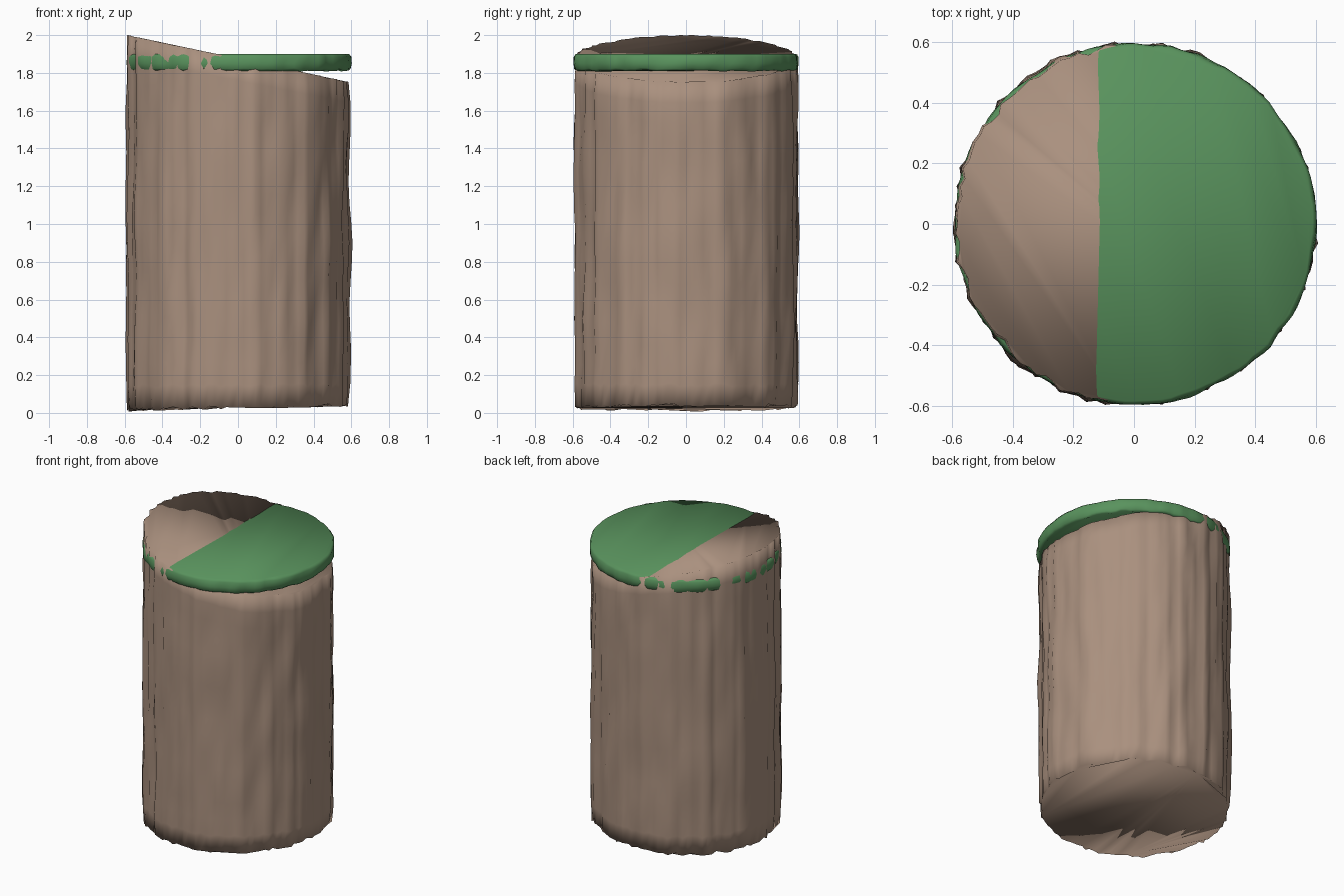
import bpy, bmesh, math, random
from mathutils import Vector, noise

if "Cube" in bpy.data.objects:
    bpy.data.objects.remove(bpy.data.objects["Cube"])

random.seed(4)


def material(name, color):
    m = bpy.data.materials.new(name)
    m.diffuse_color = (*color, 1)
    m.use_nodes = True
    m.node_tree.nodes["Principled BSDF"].inputs["Base Color"].default_value = m.diffuse_color
    return m


def build_rings(name, rings, mat):
    """Skin a stack of vertex rings and close both ends with n-gon caps."""
    bm = bmesh.new()
    loops = [[bm.verts.new(p) for p in ring] for ring in rings]
    n = len(loops[0])
    for a, b in zip(loops, loops[1:]):
        for i in range(n):
            j = (i + 1) % n
            bm.faces.new((a[i], a[j], b[j], b[i]))
    bm.faces.new(loops[0][::-1])
    bm.faces.new(loops[-1])
    for f in bm.faces:
        f.smooth = True
    mesh = bpy.data.meshes.new(name)
    bm.to_mesh(mesh)
    bm.free()
    mesh.materials.append(mat)
    obj = bpy.data.objects.new(name, mesh)
    bpy.context.collection.objects.link(obj)
    return obj


# Trunk: vertical bark ridges, ragged foot, slanted cut on top
SIDES, RINGS = 120, 16
ridge = [random.uniform(-0.009, 0.009) for _ in range(SIDES)]
foot = [random.uniform(0.008, 0.03) for _ in range(SIDES)]
rings = []
for k in range(RINGS + 1):
    t = k / RINGS
    ring = []
    for i in range(SIDES):
        a = 2 * math.pi * i / SIDES
        c, s = math.cos(a), math.sin(a)
        wave = noise.noise(Vector((c * 5, s * 5, t * 5)))
        fine = noise.noise(Vector((c * 14, s * 14, t * 6 + 9)))
        r = 0.589 + ridge[i] + 0.013 * wave + 0.010 * fine
        r -= 0.006 * (k in (0, RINGS))
        x, y = r * c, r * s
        low = foot[i] + 0.012 * (1 + c)
        high = 1.875 - 0.212 * x + 0.005 * fine
        ring.append((x, y, low + (high - low) * t))
    rings.append(ring)
build_rings("tree_stump_trunk", rings, material("bark", (0.40, 0.28, 0.21)))

# Moss: thin level disc with a lumpy rounded rim
profile = [(-0.010, 1.812), (0.001, 1.822), (0.005, 1.85), (0.003, 1.885), (-0.008, 1.90)]
rings = []
for dr, z in profile:
    ring = []
    for i in range(SIDES):
        a = 2 * math.pi * i / SIDES
        c, s = math.cos(a), math.sin(a)
        lump = noise.noise(Vector((c * 8, s * 8, z * 12)))
        r = 0.590 + dr + 0.005 * c + 0.010 * lump
        drop = 0.008 * noise.noise(Vector((c * 9, s * 9, 3))) if z < 1.83 else 0
        ring.append((r * c, r * s, z + drop))
    rings.append(ring)
build_rings("moss_cap", rings, material("moss", (0.10, 0.29, 0.11)))
